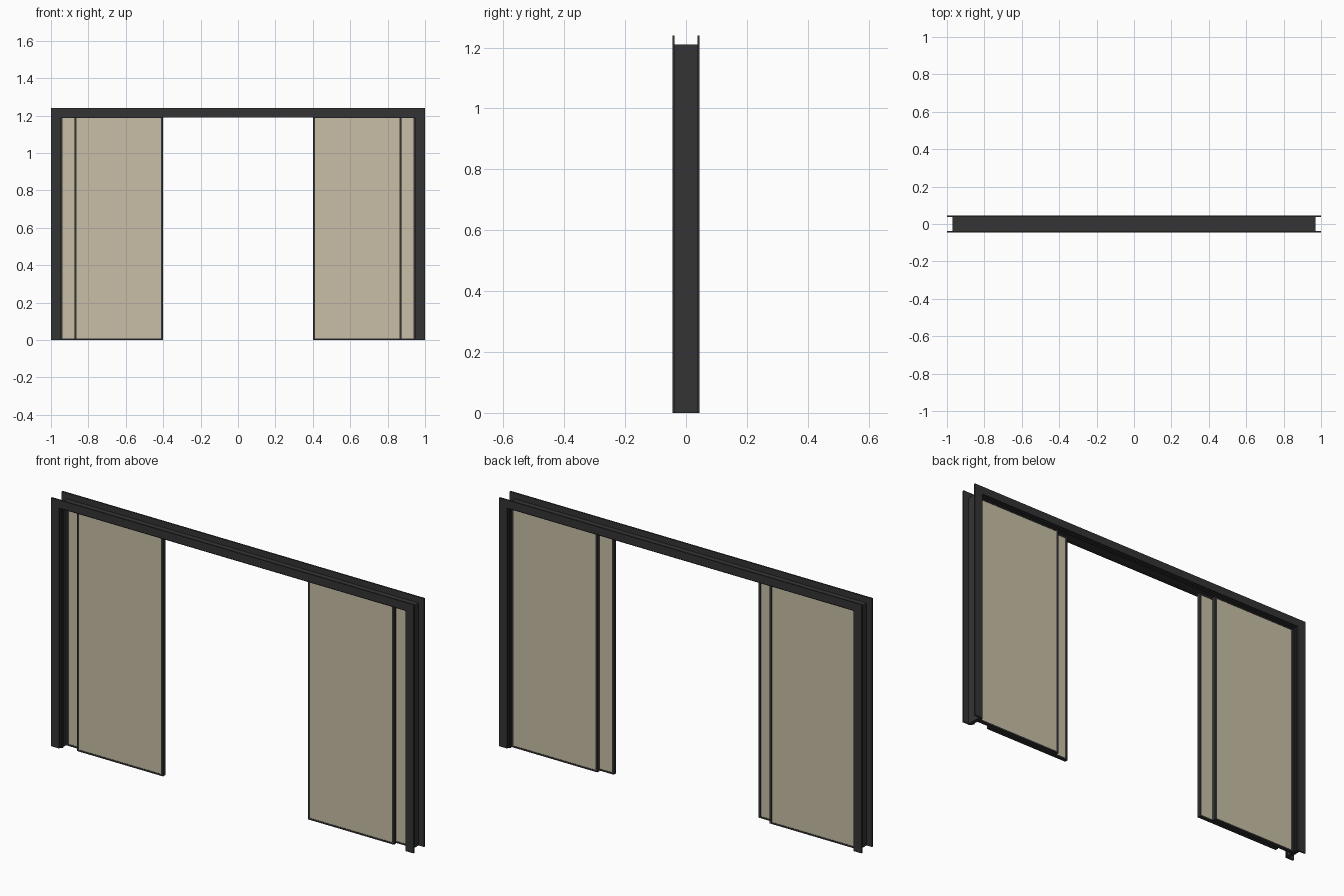
import bpy, bmesh

if "Cube" in bpy.data.objects:
    bpy.data.objects.remove(bpy.data.objects["Cube"])


def material(name, rgb):
    m = bpy.data.materials.new(name)
    m.diffuse_color = (*rgb, 1)
    m.use_nodes = True
    m.node_tree.nodes["Principled BSDF"].inputs["Base Color"].default_value = m.diffuse_color
    return m


DARK = material("dark_grey_metal", (0.034, 0.034, 0.035))
BEIGE = material("beige_panel", (0.58, 0.52, 0.385))


def extrude(name, outline, y0, y1, mat):
    """Solid from an x/z outline, extruded from y0 to y1."""
    bm = bmesh.new()
    face = bm.faces.new([bm.verts.new((x, y0, z)) for x, z in outline])
    ext = bmesh.ops.extrude_face_region(bm, geom=[face])
    verts = [g for g in ext["geom"] if isinstance(g, bmesh.types.BMVert)]
    bmesh.ops.translate(bm, verts=verts, vec=(0, y1 - y0, 0))
    bmesh.ops.recalc_face_normals(bm, faces=bm.faces)
    me = bpy.data.meshes.new(name)
    bm.to_mesh(me)
    bm.free()
    me.materials.append(mat)
    ob = bpy.data.objects.new(name, me)
    bpy.context.collection.objects.link(ob)
    return ob


def portal(name, xo, zo, xi, zi, y0, y1):
    """Upside-down U running round the opening."""
    pts = [(-xo, 0), (-xo, zo), (xo, zo), (xo, 0),
           (xi, 0), (xi, zi), (-xi, zi), (-xi, 0)]
    extrude(name, pts, y0, y1, DARK)


def rect(x0, x1, z0, z1):
    return [(x0, z0), (x1, z0), (x1, z1), (x0, z1)]


def sliding_panel(name, x0, x1, yc):
    """Beige leaf with a thin dark frame on all four edges."""
    w, h, top = 0.011, 0.008, 1.195
    for part, r in (("left_stile", rect(x0, x0 + w, 0, top)),
                    ("right_stile", rect(x1 - w, x1, 0, top)),
                    ("bottom_rail", rect(x0 + w, x1 - w, 0, h)),
                    ("top_rail", rect(x0 + w, x1 - w, top - h, top))):
        extrude(f"{name}_{part}", r, yc - 0.009, yc + 0.009, DARK)
    extrude(f"{name}_leaf", rect(x0 + w, x1 - w, h, top - h),
            yc - 0.007, yc + 0.007, BEIGE)


# Lining of the opening
portal("frame_lining", 0.97, 1.21, 0.951, 1.195, -0.038, 0.038)

# Casings and guide stops, front and back
for side, s in (("front", -1), ("back", 1)):
    portal(f"{side}_casing", 1.0, 1.24, 0.956, 1.2, s * 0.038, s * 0.045)
    portal(f"{side}_stop", 0.952, 1.196, 0.947, 1.19, s * 0.024, s * 0.03)

# Four sliding panels, one pair on each track
for side, s in (("left", -1), ("right", 1)):
    for track, a, b, y in (("front", 0.40, 0.875, -0.011),
                           ("back", 0.475, 0.95, 0.011)):
        x0, x1 = sorted((s * a, s * b))
        sliding_panel(f"{side}_{track}_panel", x0, x1, y)
